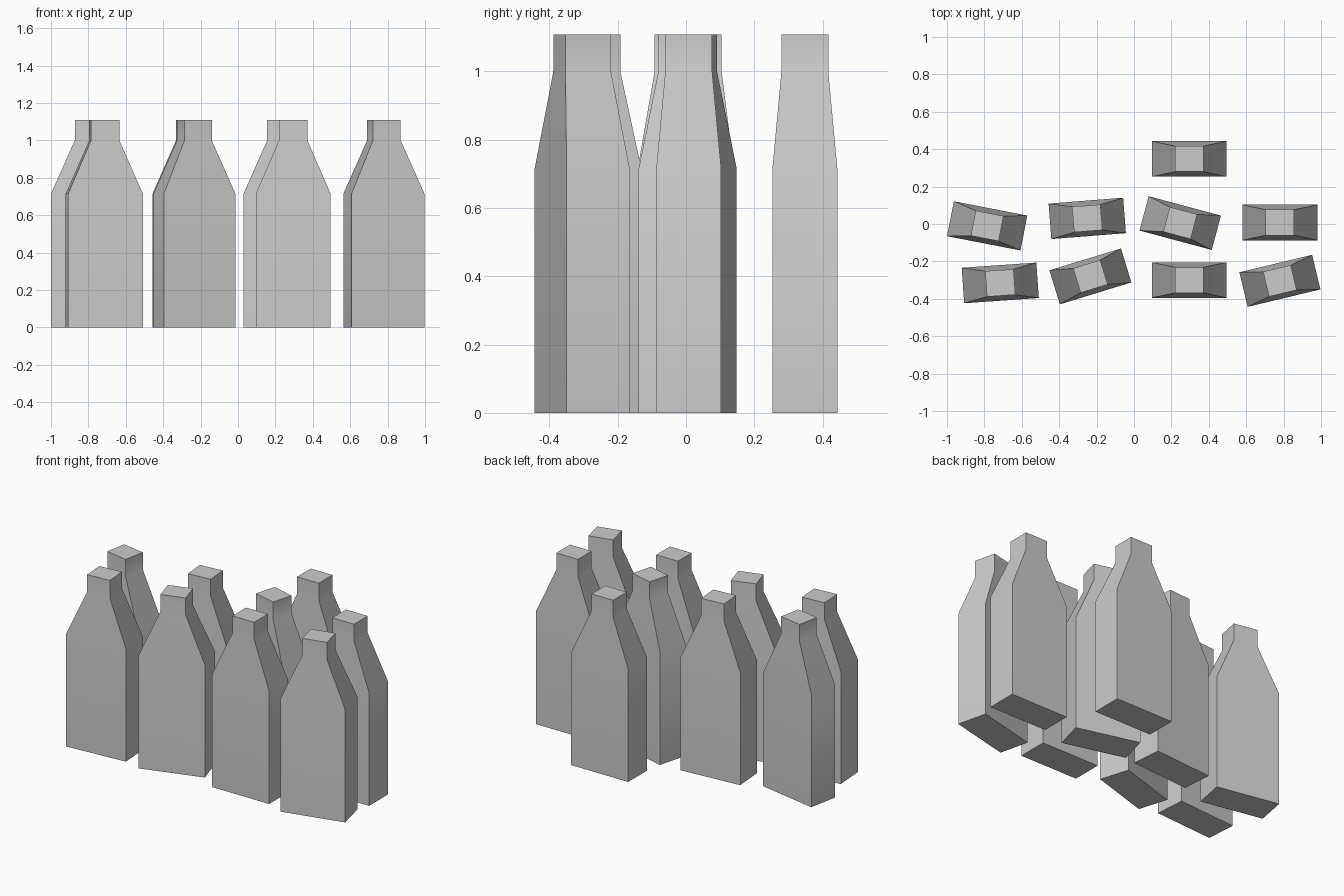
import bpy
import bmesh
import math

cube = bpy.data.objects.get("Cube")
if cube:
    bpy.data.objects.remove(cube, do_unlink=True)

# One plain grey for every bottle
grey = bpy.data.materials.new("plain grey")
grey.use_nodes = True
colour = (0.6, 0.6, 0.6, 1.0)
grey.diffuse_color = colour
grey.node_tree.nodes["Principled BSDF"].inputs["Base Color"].default_value = colour

# Bottle cross-sections: height, width, depth
SECTIONS = [(0, 0.4, 0.19), (0.715, 0.4, 0.19), (1.0, 0.152, 0.137), (1.108, 0.152, 0.137)]


def bottle_mesh():
    """Rectangular bottle lofted through the sections, capped at both ends."""
    bm = bmesh.new()
    rings = []
    for z, w, d in SECTIONS:
        rings.append([bm.verts.new((sx * w / 2, sy * d / 2, z))
                      for sx, sy in ((-1, -1), (1, -1), (1, 1), (-1, 1))])
    for low, high in zip(rings, rings[1:]):
        for i in range(4):
            j = (i + 1) % 4
            bm.faces.new((low[i], low[j], high[j], high[i]))
    bm.faces.new(rings[0][::-1])
    bm.faces.new(rings[-1])
    mesh = bpy.data.meshes.new("bottle")
    bm.to_mesh(mesh)
    bm.free()
    mesh.materials.append(grey)
    return mesh


# Placement of each bottle: x, y, turn in degrees
PLACES = {
    "front_bottle_1": (-0.715, -0.315, 4),
    "front_bottle_2": (-0.233, -0.28, 17),
    "front_bottle_3": (0.295, -0.30, 0),
    "front_bottle_4": (0.78, -0.304, 13.5),
    "middle_bottle_1": (-0.785, -0.01, -11),
    "middle_bottle_2": (-0.25, 0.03, 4.5),
    "middle_bottle_3": (0.247, 0.005, -15),
    "middle_bottle_4": (0.78, 0.008, 0),
    "back_bottle": (0.295, 0.348, 0),
}

bpy.ops.object.select_all(action='DESELECT')
for name, (x, y, turn) in PLACES.items():
    bottle = bpy.data.objects.new(name, bottle_mesh())
    bpy.context.collection.objects.link(bottle)
    bottle.location = (x, y, 0)
    bottle.rotation_euler.z = math.radians(turn)
    bottle.select_set(True)
    bpy.context.view_layer.objects.active = bottle

# Soft shoulders, sharp corners
bpy.ops.object.shade_smooth_by_angle(angle=math.radians(30))
